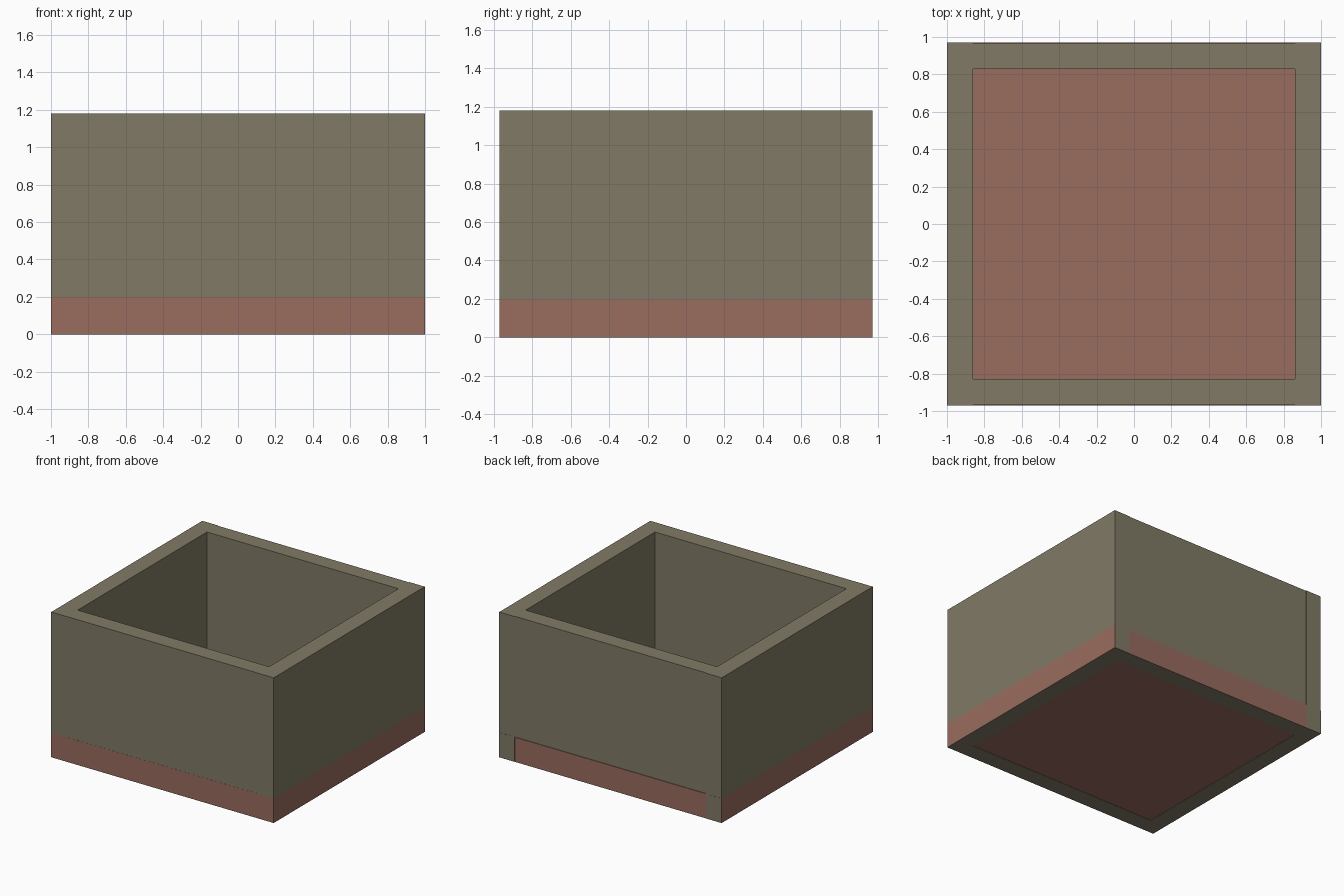
import bpy

if "Cube" in bpy.data.objects:
    bpy.data.objects.remove(bpy.data.objects["Cube"])


def material(name, rgb):
    m = bpy.data.materials.new(name)
    m.diffuse_color = (*rgb, 1.0)
    m.use_nodes = True
    m.node_tree.nodes["Principled BSDF"].inputs["Base Color"].default_value = m.diffuse_color
    return m


olive = material("olive", (0.216, 0.195, 0.133))
red = material("brick_red", (0.314, 0.150, 0.114))


def box(name, x0, x1, y0, y1, z0, z1, mat):
    bpy.ops.mesh.primitive_cube_add(
        size=1, location=((x0 + x1) / 2, (y0 + y1) / 2, (z0 + z1) / 2))
    o = bpy.context.object
    o.name = name
    o.scale = (x1 - x0, y1 - y0, z1 - z0)
    bpy.ops.object.transform_apply(location=True, scale=True)
    o.data.materials.append(mat)
    return o


X, Y, T, H, F = 1.0, 0.97, 0.14, 1.18, 0.2   # half sizes, wall, height, floor
XI, YI = X - T, Y - T
R = 0.005                                     # panel recess

# Floor slab
box("floor_slab", -X, X, -Y, Y, 0.002, F, red)

# Walls above the slab
box("front_wall", -XI, XI, -Y + 0.001, -YI, F, H, olive)
box("back_wall", -XI, XI, YI, Y - R, F, H, olive)

for side, s in (("left", -1), ("right", 1)):
    a, b = sorted((s * XI, s * X))
    box(side + "_wall", a, b, -Y, Y, F, H, olive)
    # Wall end that shows beside the slab at the back
    box(side + "_back_end", a, b, Y - 0.001, Y + 0.001, 0, F, olive)
    # Underside rim of the wall
    box(side + "_rim", a, b, -Y, Y, 0, 0.003, olive)

for side, s in (("front", -1), ("back", 1)):
    a, b = sorted((s * YI, s * Y))
    box(side + "_rim", -XI, XI, a, b, 0, 0.003, olive)
